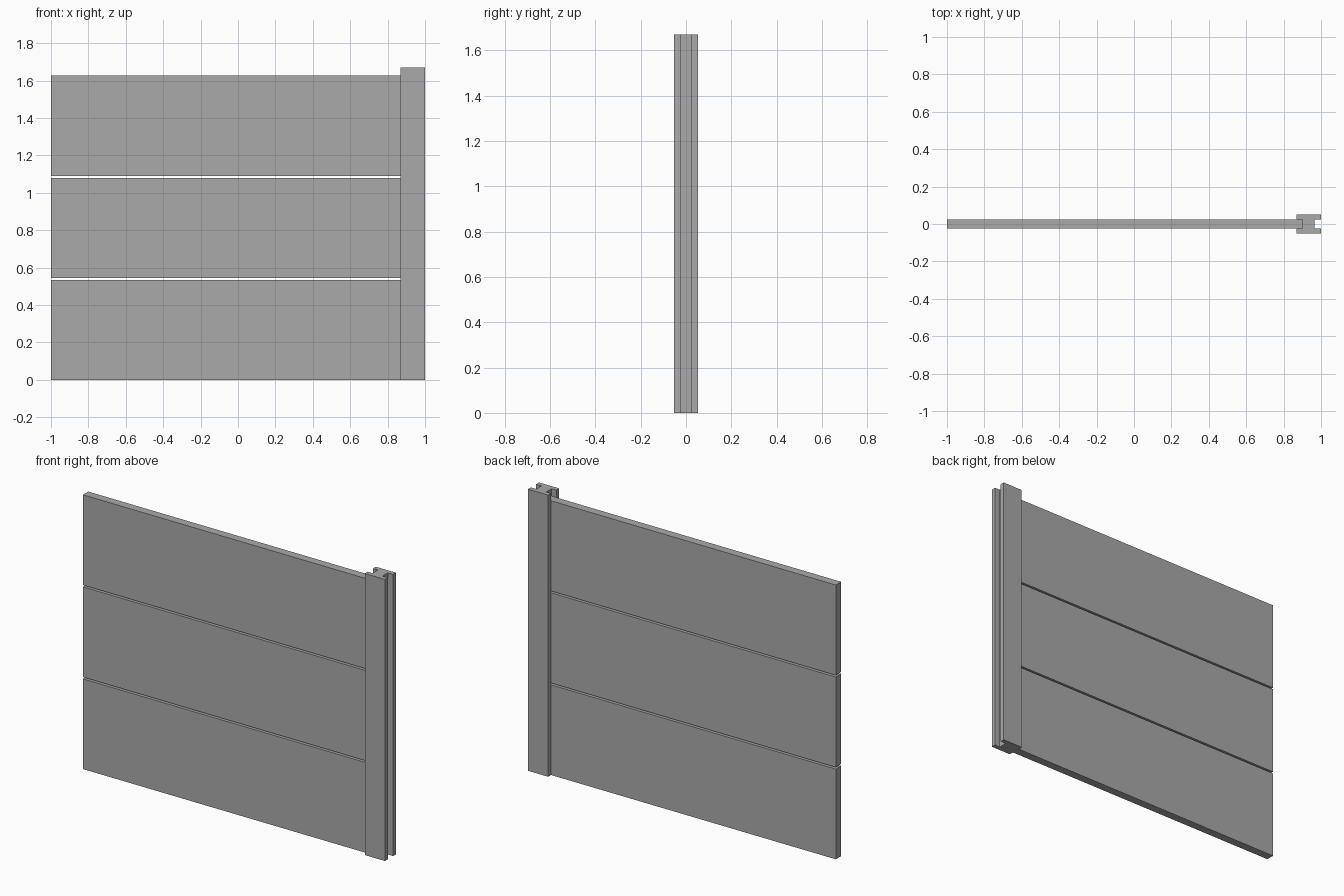
import bpy, bmesh

if "Cube" in bpy.data.objects:
    bpy.data.objects.remove(bpy.data.objects["Cube"])

concrete = bpy.data.materials.new("concrete_grey")
concrete.diffuse_color = (0.4, 0.4, 0.4, 1)
concrete.use_nodes = True
concrete.node_tree.nodes["Principled BSDF"].inputs["Base Color"].default_value = concrete.diffuse_color


def extrude_profile(name, outline, z0, z1):
    """Extrude a flat xy outline from z0 up to z1."""
    bm = bmesh.new()
    face = bm.faces.new([bm.verts.new((x, y, z0)) for x, y in outline])
    top = bmesh.ops.extrude_face_region(bm, geom=[face])["geom"]
    verts = [v for v in top if isinstance(v, bmesh.types.BMVert)]
    bmesh.ops.translate(bm, verts=verts, vec=(0, 0, z1 - z0))
    bmesh.ops.recalc_face_normals(bm, faces=bm.faces[:])
    mesh = bpy.data.meshes.new(name)
    bm.to_mesh(mesh)
    bm.free()
    mesh.materials.append(concrete)
    obj = bpy.data.objects.new(name, mesh)
    bpy.context.collection.objects.link(obj)
    return obj


# H-section post with a slot on each side
LEFT, RIGHT, HALF = 0.868, 1.0, 0.052
WEB_L, WEB_R, SLOT = 0.90, 0.965, 0.025
half = [(LEFT, HALF), (LEFT, SLOT), (WEB_L, SLOT)]
other = [(WEB_R, SLOT), (RIGHT, SLOT), (RIGHT, HALF)]
mirrored = [(x, -y) for x, y in reversed(half)]
mirrored_other = [(x, -y) for x, y in reversed(other)]
extrude_profile("post", half + mirrored + mirrored_other + other, 0, 1.67)

# Three stacked panels seated in the left slot, with narrow gaps
HEIGHT, GAP = 0.535, 0.0107
panel = [(-1, -SLOT), (WEB_L, -SLOT), (WEB_L, SLOT), (-1, SLOT)]
for i in range(3):
    z = i * (HEIGHT + GAP)
    extrude_profile(f"panel_{i + 1}", panel, z, z + HEIGHT)
